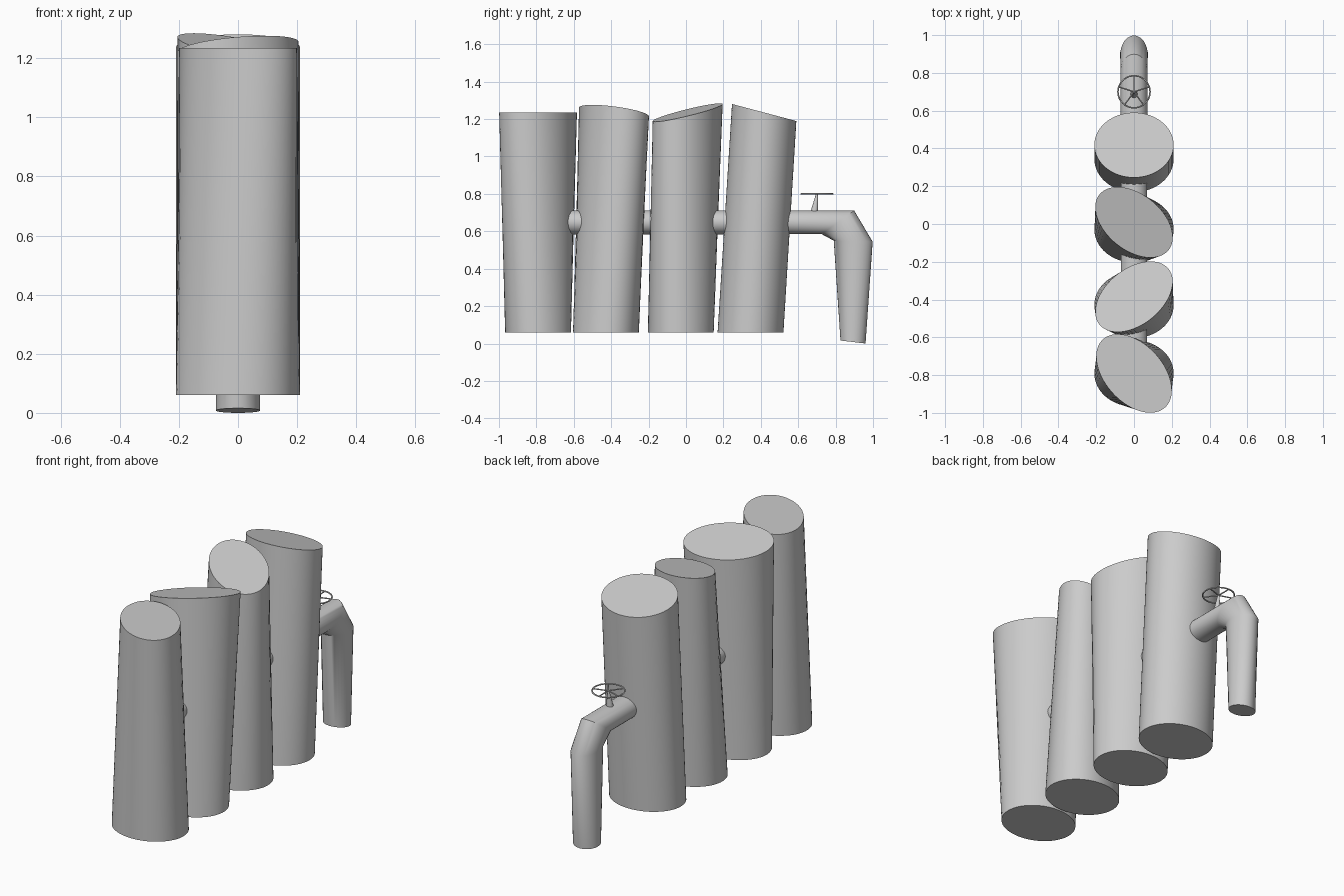
import bpy, bmesh
from math import sin, cos, pi, asin, radians
from mathutils import Vector

if "Cube" in bpy.data.objects:
    bpy.data.objects.remove(bpy.data.objects["Cube"])


def loft(name, rings):
    """Skin a list of equal-length point rings and cap both ends."""
    bm = bmesh.new()
    vr = [[bm.verts.new(p) for p in ring] for ring in rings]
    n = len(rings[0])
    for a, b in zip(vr, vr[1:]):
        for i in range(n):
            j = (i + 1) % n
            bm.faces.new((a[i], a[j], b[j], b[i]))
    bm.faces.new(vr[0])
    bm.faces.new(vr[-1])
    bmesh.ops.recalc_face_normals(bm, faces=bm.faces)
    me = bpy.data.meshes.new(name)
    bm.to_mesh(me)
    bm.free()
    ob = bpy.data.objects.new(name, me)
    bpy.context.collection.objects.link(ob)
    smooth(ob, 40)
    return ob


def smooth(ob, angle):
    bpy.ops.object.select_all(action='DESELECT')
    ob.select_set(True)
    bpy.context.view_layer.objects.active = ob
    bpy.ops.object.shade_smooth_by_angle(angle=radians(angle))


def ellipse(cy, z, hx, hy, rho=0, zx=0, zy=0, n=64):
    """Ellipse with half extents hx, hy, skew rho and plane slopes zx, zy."""
    d = asin(rho) / 2
    pts = []
    for i in range(n):
        t = 2 * pi * i / n
        x, y = hx * cos(t - d), hy * sin(t + d)
        pts.append((x, cy + y, z + zx * x + zy * y))
    return pts


def tube_ring(cy, cz, vy, vz, rx, n=32):
    """Pipe section in a plane spanned by x and the vector (vy, vz)."""
    return [(rx * sin(2 * pi * i / n), cy + vy * cos(2 * pi * i / n),
             cz + vz * cos(2 * pi * i / n)) for i in range(n)]


# Four leaning tanks: base y, top y, top z, half extents, skew, lid slopes
tanks = [
    (-0.791, -0.791, 1.235, 0.20, 0.208, -0.43, 0, 0),
    (-0.428, -0.385, 1.238, 0.205, 0.187, 0.425, 0.16, -0.20),
    (-0.028, 0.009, 1.235, 0.205, 0.187, -0.425, -0.10, 0.198),
    (0.345, 0.418, 1.235, 0.21, 0.172, 0, 0, -0.265),
]
for k, (yb, yt, zt, hx, hy, rho, zx, zy) in enumerate(tanks, 1):
    loft(f"tank_{k}", [ellipse(yb, 0.06, 0.21, 0.176),
                       ellipse(yt, zt, hx, hy, rho, zx, zy)])

# Pipe through the tanks with mitred elbow and downspout
pipe = loft("outlet_pipe", [
    tube_ring(-0.75, 0.648, 0, 0.064, 0.07),
    tube_ring(0.50, 0.648, 0, 0.064, 0.07),
    tube_ring(0.812, 0.648, 0.087, 0.063, 0.071),
    tube_ring(0.894, 0.547, 0.104, -0.003, 0.073),
    tube_ring(0.893, 0.008, 0.067, -0.008, 0.075)])
smooth(pipe, 60)

# Valve wheel rim
hub = Vector((0, 0.70, 0.80))
R = 0.085
bpy.ops.mesh.primitive_torus_add(location=hub, major_radius=R, minor_radius=0.004,
                                 major_segments=40, minor_segments=8)
rim = bpy.context.object
rim.name = "valve_wheel_rim"
smooth(rim, 60)


# Valve stem and spokes
def rod(name, a, b, r1, r2, n=12):
    a, b = Vector(a), Vector(b)
    d = b - a
    bpy.ops.mesh.primitive_cone_add(vertices=n, radius1=r1, radius2=r2,
                                    depth=d.length, location=(a + b) / 2)
    ob = bpy.context.object
    ob.rotation_euler = d.to_track_quat('Z', 'Y').to_euler()
    ob.name = name
    smooth(ob, 40)


rod("valve_stem", (0, 0.684, 0.69), hub, 0.022, 0.005)
for i in range(5):
    t = pi / 2 + 2 * pi * i / 5
    rod(f"wheel_spoke_{i + 1}", hub, hub + Vector((R * cos(t), R * sin(t), 0)),
        0.0035, 0.0035, 8)
